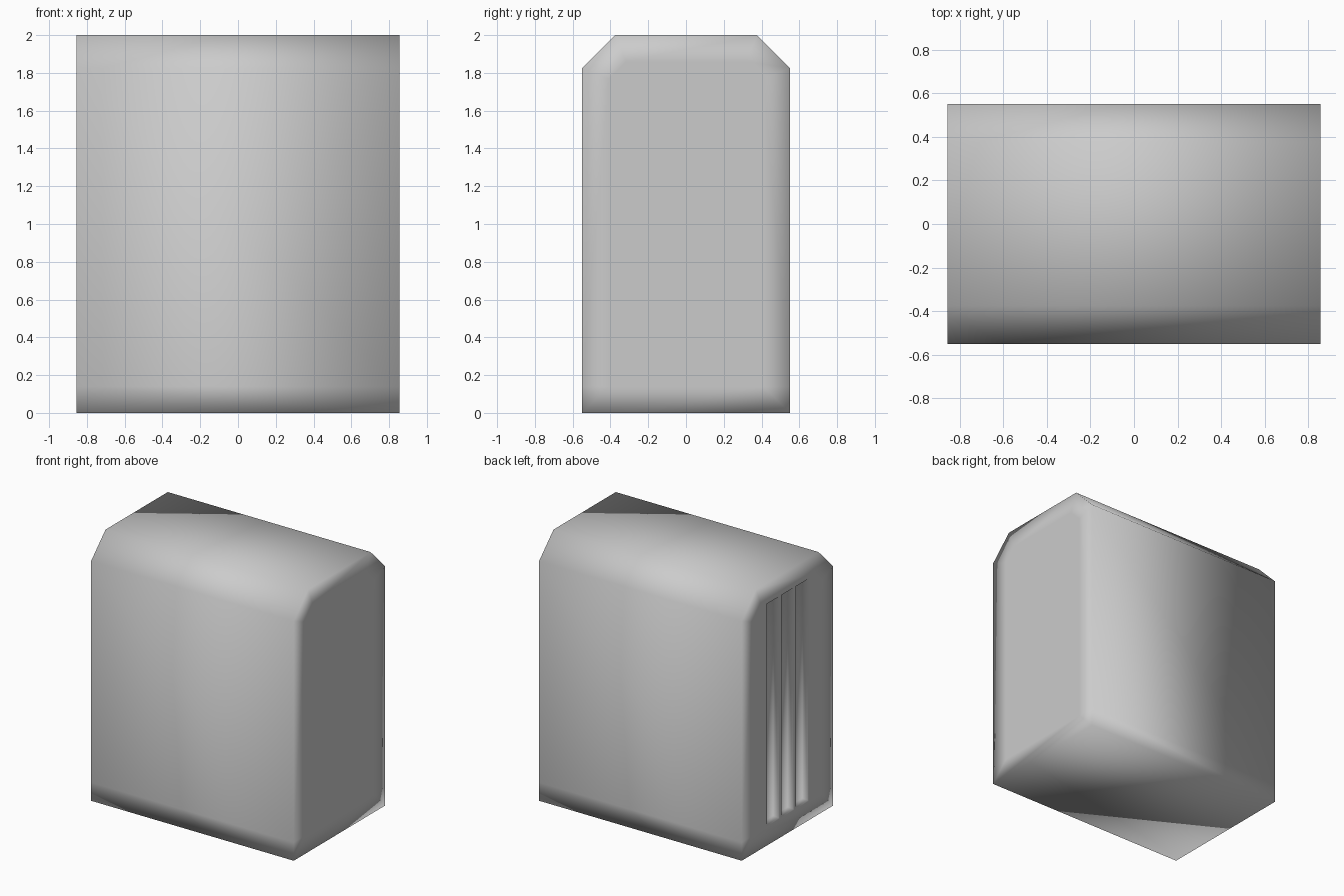
import bpy, bmesh
from mathutils import Vector

if "Cube" in bpy.data.objects:
    bpy.data.objects.remove(bpy.data.objects["Cube"])

W, D, H, C = 0.855, 0.55, 2.0, 0.175   # half width, half depth, height, chamfer
RIM = 0.14
bm = bmesh.new()

# Cabinet body: chamfered side profile extruded along x
profile = [(-D, 0), (D, 0), (D, H - C), (D - C, H), (C - D, H), (-D, H - C)]
face = bm.faces.new([bm.verts.new((-W, y, z)) for y, z in profile])
ext = bmesh.ops.extrude_face_region(bm, geom=[face], use_keep_orig=True)
bmesh.ops.translate(bm, vec=(2 * W, 0, 0),
                    verts=[v for v in ext["geom"] if isinstance(v, bmesh.types.BMVert)])
bmesh.ops.recalc_face_normals(bm, faces=bm.faces)

# Flat rims on both ends
ends = [f for f in bm.faces if abs(f.normal.x) > 0.9]
bmesh.ops.inset_individual(bm, faces=ends, thickness=RIM, use_even_offset=True)

# Support loop near the base on the front and back
sides = [f for f in bm.faces if abs(f.normal.y) > 0.9]
geom = sides + list({e for f in sides for e in f.edges}) + list({v for f in sides for v in f.verts})
bmesh.ops.bisect_plane(bm, geom=geom, dist=1e-4, plane_co=(0, 0, RIM), plane_no=(0, 0, 1))


def panel_faces():
    return [f for f in bm.faces if f.normal.x < -0.9
            and abs(f.calc_center_median().y) < 0.5
            and 0.3 < f.calc_center_median().z < 1.7
            and f.calc_area() > 0.2
            and min(v.co.z for v in f.verts) > RIM - 0.01
            and max(abs(v.co.y) for v in f.verts) < D - 0.05]


# Split the left end panel into three tall strips
SLOT = 0.175
for k in (-1.5, -0.5, 0.5, 1.5):
    fs = panel_faces()
    geom = fs + list({e for f in fs for e in f.edges}) + list({v for f in fs for v in f.verts})
    bmesh.ops.bisect_plane(bm, geom=geom, dist=1e-4, plane_co=(0, k * SLOT, 0), plane_no=(0, 1, 0))

# Vent slots: inset each strip and sink it
slots = [f for f in panel_faces() if max(abs(v.co.y) for v in f.verts) < 1.5 * SLOT + 0.01]
bmesh.ops.inset_individual(bm, faces=slots, thickness=0.018, use_even_offset=True)
bmesh.ops.inset_individual(bm, faces=slots, thickness=0.008, depth=-0.04, use_even_offset=True)

bmesh.ops.recalc_face_normals(bm, faces=bm.faces)
for f in bm.faces:
    f.smooth = True
mesh = bpy.data.meshes.new("vented_cabinet")
bm.to_mesh(mesh)
bm.free()
bpy.context.collection.objects.link(bpy.data.objects.new("vented_cabinet", mesh))
